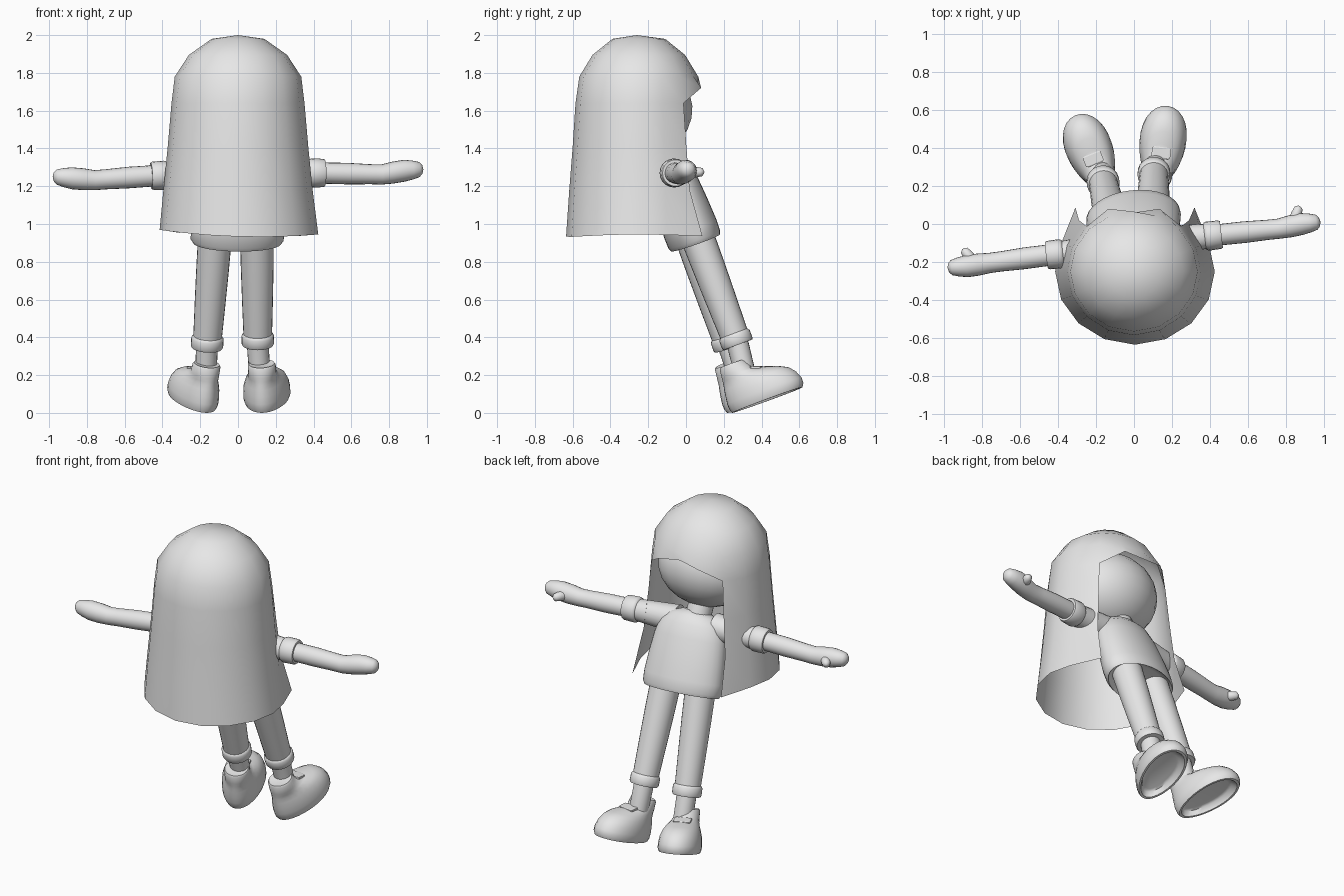
import bpy, bmesh, math
from mathutils import Vector, Matrix

if "Cube" in bpy.data.objects:
    bpy.data.objects.remove(bpy.data.objects["Cube"])

grey = bpy.data.materials.new("plain grey")
grey.diffuse_color = (0.8, 0.8, 0.8, 1)
grey.use_nodes = True
grey.node_tree.nodes["Principled BSDF"].inputs["Base Color"].default_value = grey.diffuse_color
TILT = math.radians(20)   # body leans back
YAW = math.radians(7)     # body turned slightly


def finish(bm, name, angle=45, matrix=None, recalc=True):
    if recalc:
        bmesh.ops.recalc_face_normals(bm, faces=bm.faces)
    me = bpy.data.meshes.new(name)
    bm.to_mesh(me)
    bm.free()
    me.materials.append(grey)
    me.shade_smooth()
    me.set_sharp_from_angle(angle=math.radians(angle))
    ob = bpy.data.objects.new(name, me)
    if matrix:
        ob.matrix_world = matrix
    bpy.context.collection.objects.link(ob)
    return ob


def loft(name, rings, matrix=None, angle=45):
    """Skin closed rings of points and cap both ends."""
    bm = bmesh.new()
    rows = [[bm.verts.new(p) for p in r] for r in rings]
    n = len(rows[0])
    for a, b in zip(rows, rows[1:]):
        for i in range(n):
            j = (i + 1) % n
            bm.faces.new((a[i], a[j], b[j], b[i]))
    bm.faces.new(rows[0][::-1])
    bm.faces.new(rows[-1])
    return finish(bm, name, angle, matrix)


def ellipse(cx, cy, z, rx, ry, n=24, skew=0.0):
    out = []
    for i in range(n):
        a = math.tau * i / n
        w = rx * (1 + skew * math.sin(a))
        out.append((cx + w * math.cos(a), cy + ry * math.sin(a), z))
    return out


def tube(name, stations, n=20, angle=45):
    """Stations are (x, y, z, radius, flattening along y)."""
    pts = [Vector(s[:3]) for s in stations]
    axis = (pts[-1] - pts[0]).normalized()
    u = axis.cross(Vector((0, 1, 0))).normalized()
    v = axis.cross(u)
    rings = []
    for s, p in zip(stations, pts):
        rings.append([p + u * s[3] * math.cos(math.tau * i / n)
                      + v * s[3] * s[4] * math.sin(math.tau * i / n) for i in range(n)])
    return loft(name, rings, angle=angle)


def ball(name, center, radii, matrix_rot=None, seg=24):
    bm = bmesh.new()
    bmesh.ops.create_uvsphere(bm, u_segments=seg, v_segments=seg // 2, radius=1)
    m = Matrix.Translation(center) @ (matrix_rot or Matrix()) @ Matrix.Diagonal((*radii, 1))
    return finish(bm, name, 60, m)


# Hair: a sixteen sided dome and skirt, open at the face, with a pointed fringe
bm = bmesh.new()
levels = [(1.98, 0.14, 0.14), (1.895, 0.26, 0.245), (1.78, 0.335, 0.315), (1.64, 0.352, 0.335),
          (1.41, 0.372, 0.35), (1.18, 0.395, 0.368), (0.945, 0.42, 0.385)]
rows = []
for k, (z, rx, ry) in enumerate(levels):
    row = []
    for i in range(16):
        a = math.tau * i / 16
        flare = 1 + (0.018 * max(0, k - 3) if i in (2, 6) else 0)
        x, y, zz = rx * math.cos(a) * flare, -0.25 + ry * math.sin(a) * flare, z
        if k == 6:
            x += 0.005
            zz += 0.012 * math.cos(2 * a) - 0.012 * math.cos(a)
            if i in (2, 6):
                y += 0.05
        if k == 3 and i in (3, 4, 5):      # fringe tips
            zz, y = (1.72, 0.08) if i != 4 else (1.735, 0.06)
        row.append(bm.verts.new((x, y, zz)))
    rows.append(row)
top = bm.verts.new((0, -0.26, 2.0))
for i in range(16):
    j = (i + 1) % 16
    bm.faces.new((top, rows[0][i], rows[0][j]))
    for k in range(6):
        if k >= 3 and 2 <= i <= 5:         # face opening
            continue
        bm.faces.new((rows[k][i], rows[k + 1][i], rows[k + 1][j], rows[k][j]))
finish(bm, "hair", 50, recalc=False)

# Head
lean = Matrix.Rotation(YAW, 4, 'Z') @ Matrix.Rotation(TILT, 4, 'X')
ball("head", (0, -0.225, 1.60), (0.30, 0.262, 0.245), lean)

# Torso: a shirt with a rolled hem and rounded shoulders
body = Matrix.Translation((-0.005, 0.05, 0.90)) @ lean
profile = [(0.03, 0.19, 0.10), (0.02, 0.225, 0.125), (0.0, 0.235, 0.135), (0.02, 0.248, 0.143),
           (0.08, 0.25, 0.145), (0.20, 0.24, 0.138), (0.32, 0.225, 0.128), (0.40, 0.20, 0.115),
           (0.45, 0.15, 0.09), (0.48, 0.07, 0.06)]
loft("shirt", [ellipse(0, 0, h, rx, ry, 32) for h, rx, ry in profile], body)
tube("neck", [(-0.01, -0.10, 1.30, 0.075, 1), (-0.01, -0.17, 1.45, 0.075, 1)])

# Arms: sleeve with cuff, forearm, mitten hand and thumb
arms = {
    "right": (1, (0.12, -0.095, 1.27), (0.46, -0.055, 1.27), (0.76, -0.025, 1.262),
              (0.88, 0.0, 1.282), (0.98, 0.012, 1.29), (0.87, 0.095, 1.275)),
    "left": (-1, (-0.12, -0.125, 1.27), (-0.46, -0.165, 1.255), (-0.76, -0.205, 1.232),
             (-0.88, -0.222, 1.242), (-0.98, -0.232, 1.25), (-0.90, -0.13, 1.235)),
}
for side, (s, shoulder, cuff, wrist, palm, tip, thumb) in arms.items():
    S, C, W, P, T, H = map(Vector, (shoulder, cuff, wrist, palm, tip, thumb))
    def at(t):
        return tuple(S.lerp(C, t))
    tube(side + "_sleeve", [(*at(0), 0.085, 1), (*at(0.74), 0.066, 1), (*at(0.75), 0.072, 1),
                            (*at(0.79), 0.077, 1), (*at(0.97), 0.075, 1), (*at(1), 0.07, 1),
                            (*at(1), 0.055, 1)], angle=50)
    def mix(a, b, t):
        return tuple(a.lerp(b, t))
    tube(side + "_arm", [(*at(0.9), 0.056, 1), (*mix(C, W, 0.4), 0.057, 1), (*mix(C, W, 0.8), 0.053, 1),
                         (*W, 0.053, 1), (*mix(W, P, 0.5), 0.058, 1), (*P, 0.058, 1),
                         (*mix(P, T, 0.45), 0.05, 1), (*mix(P, T, 0.8), 0.04, 1),
                         (*mix(P, T, 0.95), 0.024, 1), (*T, 0.006, 1)], angle=70)
    base = mix(W, P, 0.6)
    tube(side + "_thumb", [(base[0], base[1], base[2], 0.03, 1), (*mix(Vector(base), H, 0.6), 0.028, 1),
                           (*mix(Vector(base), H, 0.9), 0.022, 1), (*H, 0.006, 1)], 12, 70)

# Legs: trouser leg with turned-up cuff, ankle, hollow-soled shoe with lace tab
legs = {
    "right": ((0.10, 0.05, 0.96), (0.105, 0.275, 0.36), (0.115, 0.315, 0.20), (0.125, 0.245, 0.0), -8),
    "left": ((-0.12, 0.02, 0.96), (-0.165, 0.23, 0.345), (-0.17, 0.28, 0.19), (-0.165, 0.22, 0.0), 22),
}
shoe = [  # height, heel y, toe y, half width
    (0.035, 0.05, 0.34, 0.07), (0.03, 0.03, 0.36, 0.088), (0.0, 0.015, 0.385, 0.103),
    (0.0, 0.0, 0.40, 0.115), (0.02, -0.008, 0.412, 0.122), (0.05, -0.01, 0.412, 0.122),
    (0.09, -0.005, 0.395, 0.117), (0.125, 0.0, 0.365, 0.105), (0.15, 0.005, 0.315, 0.092),
    (0.17, 0.008, 0.25, 0.08), (0.19, 0.01, 0.185, 0.074), (0.235, 0.015, 0.165, 0.074),
    (0.245, 0.022, 0.158, 0.068), (0.24, 0.035, 0.145, 0.055)]
for side, (hip, hem, ankle, heel, turn) in legs.items():
    A, B, D = map(Vector, (hip, hem, ankle))
    def on(t, r):
        return (*A.lerp(B, t), r, 1)
    tube(side + "_trouser_leg", [on(0, 0.09), on(0.3, 0.087), on(0.6, 0.082), on(0.9, 0.076),
                                 on(0.905, 0.08), on(0.92, 0.086), on(0.985, 0.086),
                                 on(1, 0.081), on(1, 0.058)], 24, 50)
    tube(side + "_sock", [(*A.lerp(B, 0.95), 0.058, 1), (*B, 0.058, 1), (*D, 0.056, 1)], 20)
    m = (Matrix.Translation(heel) @ Matrix.Rotation(math.radians(turn), 4, 'Z')
         @ Matrix.Rotation(TILT, 4, 'X'))
    loft(side + "_shoe", [ellipse(0, (y0 + y1) / 2, h, w, (y1 - y0) / 2, 28, 0.12 if h < 0.16 else 0)
                          for h, y0, y1, w in shoe], m, 50)
    bm = bmesh.new()
    bmesh.ops.create_cube(bm, size=1)
    tab = (m @ Matrix.Translation((0, 0.205, 0.18)) @ Matrix.Rotation(math.radians(-22), 4, 'X')
           @ Matrix.Diagonal((0.10, 0.06, 0.018, 1)))
    bmesh.ops.bevel(bm, geom=bm.edges[:], offset=0.1, segments=1, affect='EDGES')
    finish(bm, side + "_lace_tab", 30, tab)
